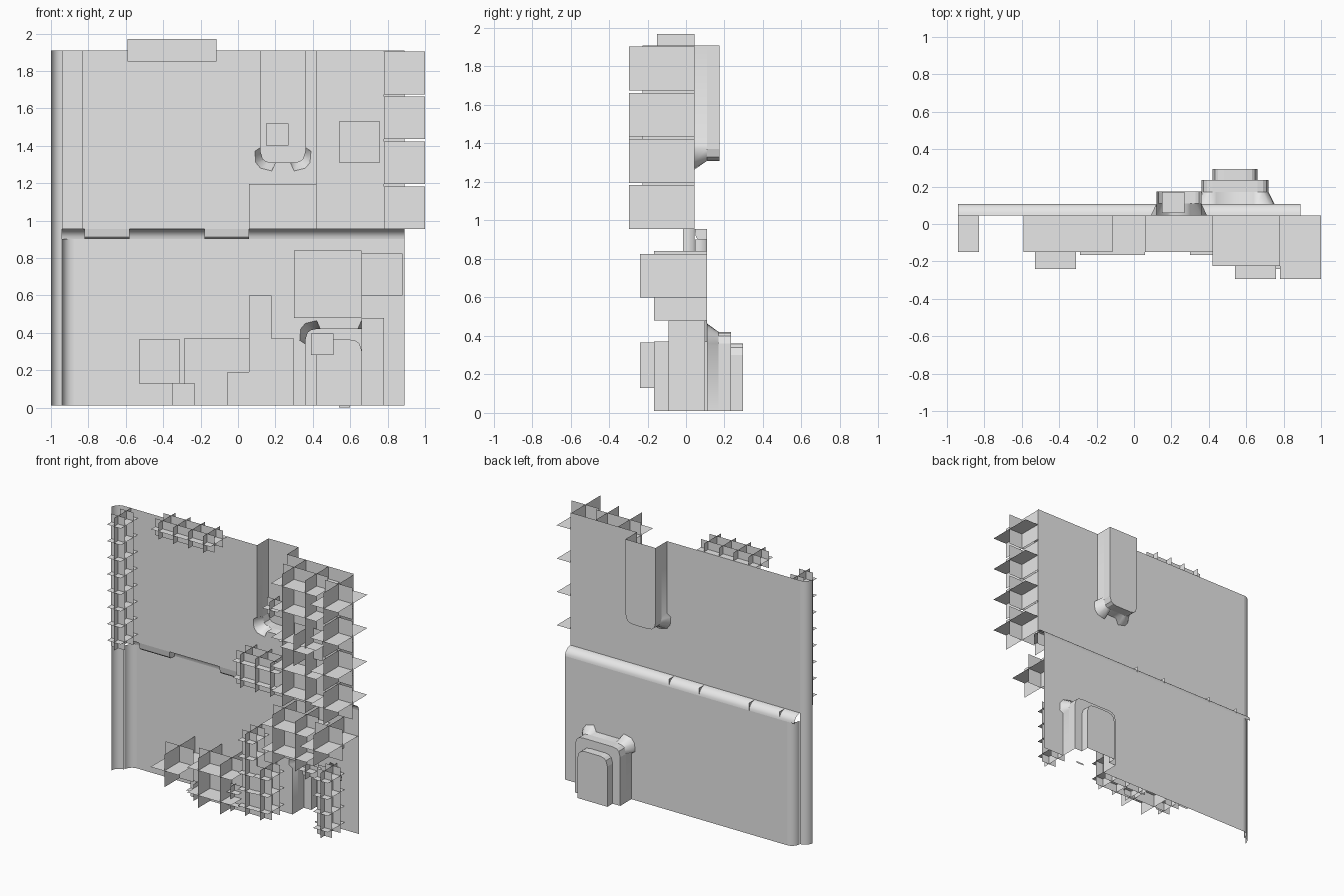
import bpy, math

if "Cube" in bpy.data.objects:
    bpy.data.objects.remove(bpy.data.objects["Cube"])

grey = bpy.data.materials.new("plain grey")
grey.diffuse_color = (0.8, 0.8, 0.8, 1)
grey.use_nodes = True
grey.node_tree.nodes["Principled BSDF"].inputs["Base Color"].default_value = grey.diffuse_color


def add(name, verts, faces, smooth=False):
    me = bpy.data.meshes.new(name)
    me.from_pydata(verts, [], faces)
    me.materials.append(grey)
    ob = bpy.data.objects.new(name, me)
    bpy.context.collection.objects.link(ob)
    if smooth:
        for p in me.polygons:
            p.use_smooth = True
    return ob


def sheet(name, pts, y):
    """Flat face in the xz plane, facing the front."""
    area = sum(a[0] * b[1] - b[0] * a[1] for a, b in zip(pts, pts[1:] + pts[:1]))
    if area < 0:
        pts = pts[::-1]
    add(name, [(x, y, z) for x, z in pts], [tuple(range(len(pts)))])


def skin(name, a, b, smooth=False):
    """Strip of faces between two open rows of points."""
    n = len(a)
    add(name, a + b, [(i, i + 1, n + i + 1, n + i) for i in range(n - 1)], smooth)


def lattice(name, x, y, z, nx, ny, nz):
    """Crossing planes through the cell centres of a box."""
    verts, faces = [], []
    box = (x, y, z)
    for axis, n in enumerate((nx, ny, nz)):
        u, v = [i for i in range(3) if i != axis]
        lo, hi = box[axis]
        for k in range(n):
            c = lo + (hi - lo) * (k + 0.5) / n
            base = len(verts)
            for p, q in ((0, 0), (1, 0), (1, 1), (0, 1)):
                co = [0, 0, 0]
                co[axis], co[u], co[v] = c, box[u][p], box[v][q]
                verts.append(tuple(co))
            order = (0, 1, 2, 3) if axis < 2 else (3, 2, 1, 0)
            faces.append(tuple(base + i for i in order))
    add(name, verts, faces)


# Recess outlines: the outer one bulges at the two corners
OUTER = [(0, .08), (-.03, .06), (-.025, 0), (0, -.03), (.06, -.045), (.08, 0)]
INNER = [(0, .08), (0, .06), (.012, .02), (.03, .006), (.06, 0), (.08, 0)]


def arch(offsets, x0, x1, zb, zend):
    s = 1 if zend > zb else -1
    left = [(x0 + dx, zb + s * dz) for dx, dz in offsets]
    right = [(x1 - dx, zb + s * dz) for dx, dz in offsets[::-1]]
    return [(x0, zend)] + left + right + [(x1, zend)]


def at(path, y):
    return [(x, y, z) for x, z in path]


UP, LOW = 0.045, 0.108

# Wall sheets with the recess openings cut from their outer edge
hole = arch(OUTER, .12, .36, 1.31, 1.91)
inner = arch(INNER, .12, .36, 1.31, 1.91)
sheet("upper_wall", [(-.94, 1.91)] + hole + [(.89, 1.91), (.89, .955), (-.94, .955)], UP)
skin("upper_recess_lip", at(hole, UP), at(inner, .11), True)
skin("upper_recess_side", at(inner, .11), at(inner, .175))
sheet("upper_recess_back", inner, .175)

hole = arch(OUTER, .36, .72, .42, .01)
inner = arch(INNER, .36, .72, .42, .01)
deep = arch(INNER, .42, .66, .36, .01)
sheet("lower_wall", [(-.88, .01)] + hole + [(.89, .01), (.89, .9), (-.88, .9)], LOW)
skin("lower_recess_lip", at(hole, LOW), at(inner, .17), True)
skin("lower_recess_side", at(inner, .17), at(inner, .235))
skin("lower_recess_step", at(inner, .235), at(deep, .235))
skin("lower_recess_deep_side", at(deep, .235), at(deep, .295))
sheet("lower_recess_back", deep, .295)
sheet("bottom_tab", [(.54, 0), (.6, 0), (.6, .012), (.54, .012)], LOW)


# Rounded strips joining the wall layers
def curve(n=6):
    return [(1 - math.cos(math.pi / 2 * i / n), math.sin(math.pi / 2 * i / n))
            for i in range(n + 1)]


def edge(name, x, y, z0, z1):
    pts = [(x + .06 * a, y + .06 * b) for a, b in curve()]
    skin(name, [(p, q, z0) for p, q in pts], [(p, q, z1) for p, q in pts], True)


edge("left_edge_outer", -1, -.015, .01, 1.91)
edge("left_edge_lower", -.94, .048, .01, .9)
pts = [(.955 - .055 * a, UP + .063 * b) for a, b in curve()]
skin("ledge", [(.89, q, p) for p, q in pts], [(-.94, q, p) for p, q in pts], True)

# Small covers set into the ledge
for i, x0 in enumerate((-.82, -.18)):
    x1 = x0 + .24
    section = [(UP, .955), (.052, .912), (.065, .9), (LOW, .9)]
    skin("ledge_cover_%d" % i, [(x1, y, z) for y, z in section],
         [(x0, y, z) for y, z in section])
    for x in (x0, x1):
        add("ledge_cover_end", [(x, y, z) for y, z in section + [(LOW, .955)]],
            [(0, 1, 2, 3, 4)])

# Large crossed plates, one plane each way
for i in range(4):
    z = .955 + .24 * i
    lattice("right_plate_%d" % i, (.78, 1), (-.295, UP), (z, z + .228), 1, 1, 1)
lattice("upper_plate", (.54, .76), (-.295, UP), (1.31, 1.53), 1, 1, 1)
lattice("middle_plate", (.66, .88), (-.24, LOW), (.6, .825), 1, 1, 1)
lattice("lower_plate", (-.53, -.31), (-.24, LOW), (.13, .365), 1, 1, 1)

# Medium lattices
M, ML = (-.225, UP), (-.165, LOW)
lattice("medium_lattice_top", (.42, .78), M, (1.55, 1.91), 2, 1, 2)
lattice("medium_lattice_mid", (.42, .78), M, (1.31, 1.55), 2, 1, 1)
lattice("medium_lattice_low", (.42, .78), M, (.955, 1.31), 2, 1, 2)
lattice("medium_lattice_right", (.3, .66), ML, (.48, .84), 2, 1, 2)
lattice("medium_lattice_bottom", (-.29, .06), ML, (.01, .37), 2, 1, 2)

# Fine lattices of small cells
S, SL = (-.15, UP), (-.09, .1)
fine = [
    ("left_column", (-.94, -.83), S, (.955, 1.91)),
    ("top_bar", (-.59, -.115), S, (1.85, 1.97)),
    ("centre_block", (.06, .42), S, (.955, 1.195)),
    ("low_column", (.06, .18), SL, (.01, .6)),
    ("low_block", (.18, .3), SL, (.01, .37)),
    ("low_step", (-.055, .06), SL, (.01, .19)),
    ("low_cell", (-.35, -.23), SL, (.01, .13)),
    ("right_column", (.66, .78), SL, (.01, .48)),
]
for name, x, y, z in fine:
    nx = max(1, round((x[1] - x[0]) / .12))
    nz = max(1, round((z[1] - z[0]) / .12))
    lattice(name, x, y, z, nx, 2, nz)

# Single cells inside the recesses
lattice("upper_recess_cell", (.15, .27), (.06, .17), (1.4, 1.52), 1, 1, 1)
lattice("lower_recess_cell", (.39, .51), (.12, .23), (.28, .395), 1, 1, 1)
